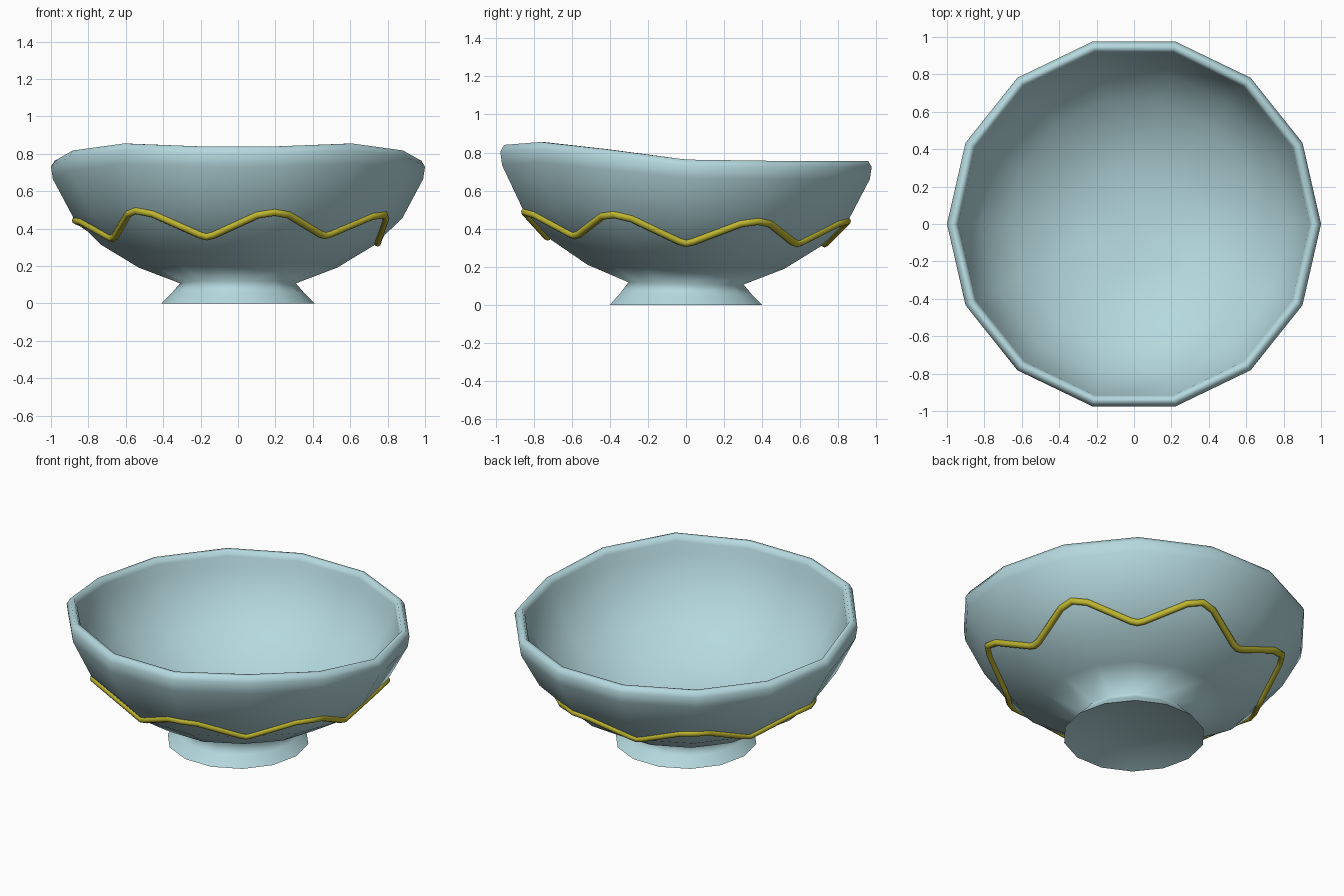
import bpy
import bmesh
from math import cos, sin, pi, radians
from mathutils import Matrix

cube = bpy.data.objects.get("Cube")
if cube:
    bpy.data.objects.remove(cube)

SIDES = 14
STEP = 2 * pi / SIDES


def material(name, colour):
    m = bpy.data.materials.new(name)
    m.use_nodes = True
    m.diffuse_color = colour
    m.node_tree.nodes["Principled BSDF"].inputs["Base Color"].default_value = colour
    return m


def lerp_table(table, t):
    """Piecewise linear lookup in a sorted list of pairs."""
    for (a, va), (b, vb) in zip(table, table[1:]):
        if t <= b:
            return va + (vb - va) * max(0, t - a) / (b - a)
    return table[-1][1]


# The wall rises towards the front
RISE = [(-0.975, 1.11), (-0.78, 1.13), (-0.43, 1.08), (0, 1.008), (0.43, 1.0)]


def stretch(x, y, z):
    r = (x * x + y * y) ** 0.5
    return z * lerp_table(RISE, y / r if r > 0.01 else 1)


glaze = material("pale blue glaze", (0.46, 0.69, 0.73, 1))
gold = material("gold", (0.52, 0.47, 0.03, 1))

# Bowl: one closed profile, from the foot's underside up the outside and down the inside
outside = [(0.41, 0), (0.355, 0.055), (0.31, 0.107), (0.53, 0.19), (0.73, 0.31),
           (0.88, 0.455), (0.99, 0.66), (1.0, 0.725), (0.98, 0.757)]
inside = [(0.955, 0.757), (0.94, 0.725), (0.928, 0.66), (0.82, 0.46),
          (0.67, 0.33), (0.47, 0.22), (0.28, 0.17), (0, 0.16)]
profile = [(0, 0.06), (0.25, 0.05)] + outside + inside

bm = bmesh.new()
ring = [bm.verts.new((r, 0, z)) for r, z in profile]
edges = [bm.edges.new(pair) for pair in zip(ring, ring[1:])]
bmesh.ops.spin(bm, geom=ring + edges, cent=(0, 0, 0), axis=(0, 0, 1),
               angle=2 * pi, steps=SIDES, use_merge=False)
bmesh.ops.remove_doubles(bm, verts=bm.verts, dist=0.001)
bmesh.ops.recalc_face_normals(bm, faces=bm.faces)
for v in bm.verts:
    v.co.z = stretch(*v.co)
mesh = bpy.data.meshes.new("bowl")
bm.to_mesh(mesh)
bm.free()
mesh.materials.append(glaze)
bowl = bpy.data.objects.new("bowl", mesh)
bpy.context.collection.objects.link(bowl)
bowl.select_set(True)
bpy.context.view_layer.objects.active = bowl
bpy.ops.object.shade_smooth_by_angle(angle=radians(120))

# Gold wave: seven valleys and seven rounded peaks laid on the outer wall
wall = [(z, r) for r, z in outside[2:]]


def on_wall(angle, z):
    offset = angle % STEP - STEP / 2
    r = lerp_table(wall, z) * cos(STEP / 2) / cos(offset) + 0.004
    x, y = r * cos(angle), r * sin(angle)
    return (x, y, stretch(x, y, z), 1)


points = []
for k in range(0, SIDES, 2):
    valley, peak = k * STEP, (k + 1) * STEP
    for angle, z in [(valley - 0.05, 0.331), (valley, 0.322), (valley + 0.05, 0.331),
                     (peak - 0.1, 0.427), (peak, 0.44), (peak + 0.1, 0.427)]:
        points.append(on_wall(angle, z))

curve = bpy.data.curves.new("gold_wave", "CURVE")
curve.dimensions = "3D"
curve.bevel_depth = 0.02
curve.bevel_resolution = 2
spline = curve.splines.new("POLY")
spline.points.add(len(points) - 1)
for p, co in zip(spline.points, points):
    p.co = co
spline.use_cyclic_u = True
spline.use_smooth = True
curve.materials.append(gold)
wave = bpy.data.objects.new("gold_wave", curve)
bpy.context.collection.objects.link(wave)
